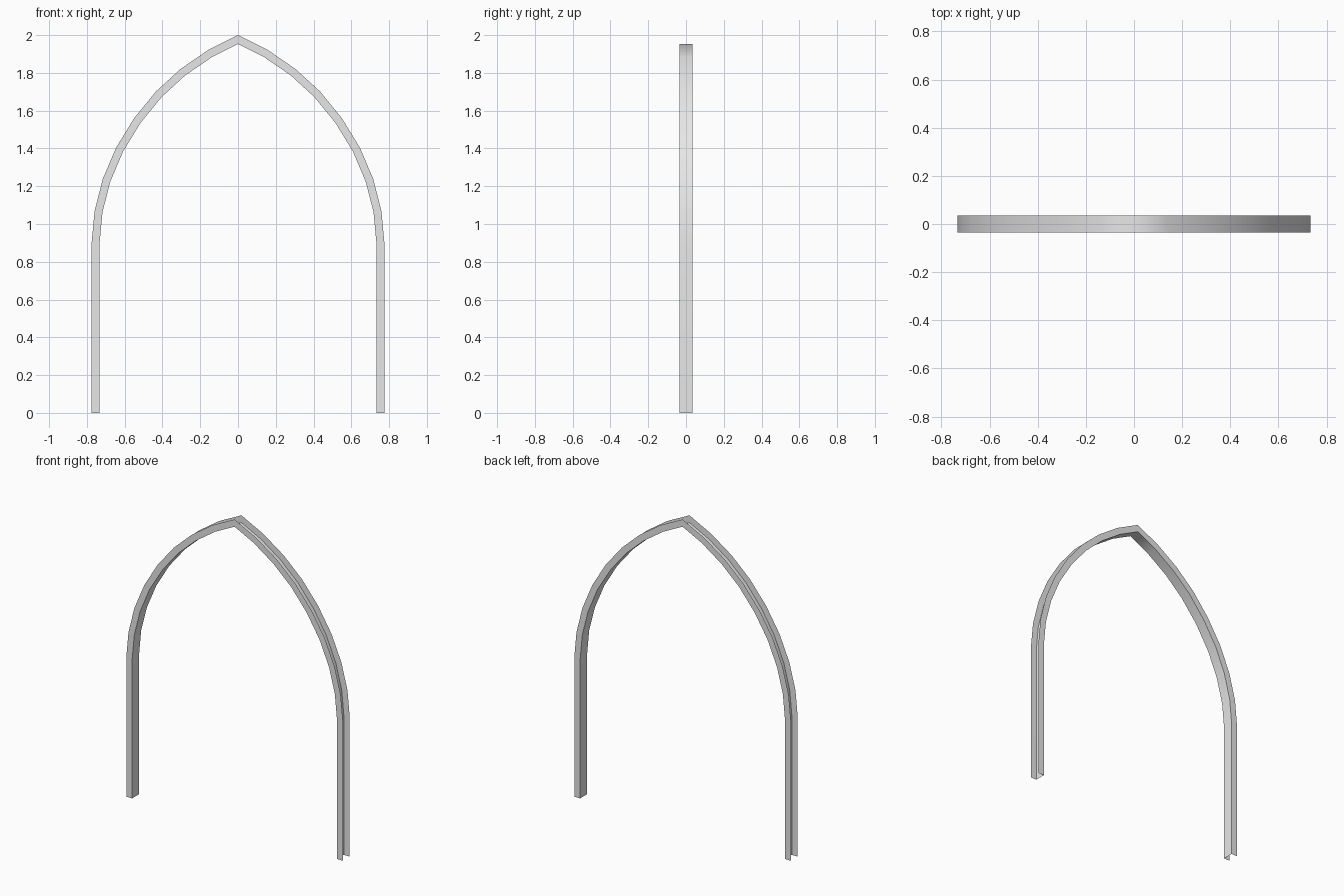
import bpy
import math
from mathutils import Vector

cube = bpy.data.objects.get("Cube")
if cube:
    bpy.data.objects.remove(cube, do_unlink=True)

HALF_WIDTH = 0.035   # half the channel width, along y
DEPTH = 0.042        # flange depth, towards the opening

# Outer edge of one side, from the foot up to the point of the arch (x, z)
side = [(0.775, 0), (0.775, 0.9), (0.759, 1.07), (0.716, 1.238), (0.646, 1.403),
        (0.55, 1.56), (0.434, 1.702), (0.305, 1.82), (0.158, 1.921), (0, 2)]
outer = [Vector(p) for p in side]
outer += [Vector((-p.x, p.y)) for p in reversed(outer[:-1])]


def inset(points, distance):
    """Offset an open path to its left with mitred corners."""
    result = []
    for i, p in enumerate(points):
        before = points[max(i - 1, 0)]
        after = points[min(i + 1, len(points) - 1)]
        dirs = [d.normalized() for d in (p - before, after - p) if d.length > 0]
        normals = [Vector((-d.y, d.x)) for d in dirs]
        mitre = sum(normals, Vector((0, 0))).normalized()
        result.append(p + mitre * distance / mitre.dot(normals[0]))
    return result


# Open U section swept along the arch: front flange, inner web, back flange
verts = []
for o, n in zip(outer, inset(outer, DEPTH)):
    verts += [(o.x, -HALF_WIDTH, o.y), (n.x, -HALF_WIDTH, n.y),
              (n.x, HALF_WIDTH, n.y), (o.x, HALF_WIDTH, o.y)]
faces = []
for i in range(len(outer) - 1):
    for j in range(3):
        a, b = 4 * i + j, 4 * (i + 1) + j
        faces.append((a, b, b + 1, a + 1))

mesh = bpy.data.meshes.new("arch_channel")
mesh.from_pydata(verts, [], faces)
mesh.update()
arch = bpy.data.objects.new("arch_channel", mesh)
bpy.context.collection.objects.link(arch)

# Light grey finish
grey = bpy.data.materials.new("light_grey")
grey.use_nodes = True
colour = (0.8, 0.8, 0.8, 1)
grey.diffuse_color = colour
grey.node_tree.nodes["Principled BSDF"].inputs["Base Color"].default_value = colour
mesh.materials.append(grey)

# Smooth along the curve, sharp between web and flanges
bpy.ops.object.select_all(action='DESELECT')
arch.select_set(True)
bpy.context.view_layer.objects.active = arch
bpy.ops.object.shade_smooth_by_angle(angle=math.radians(65))
